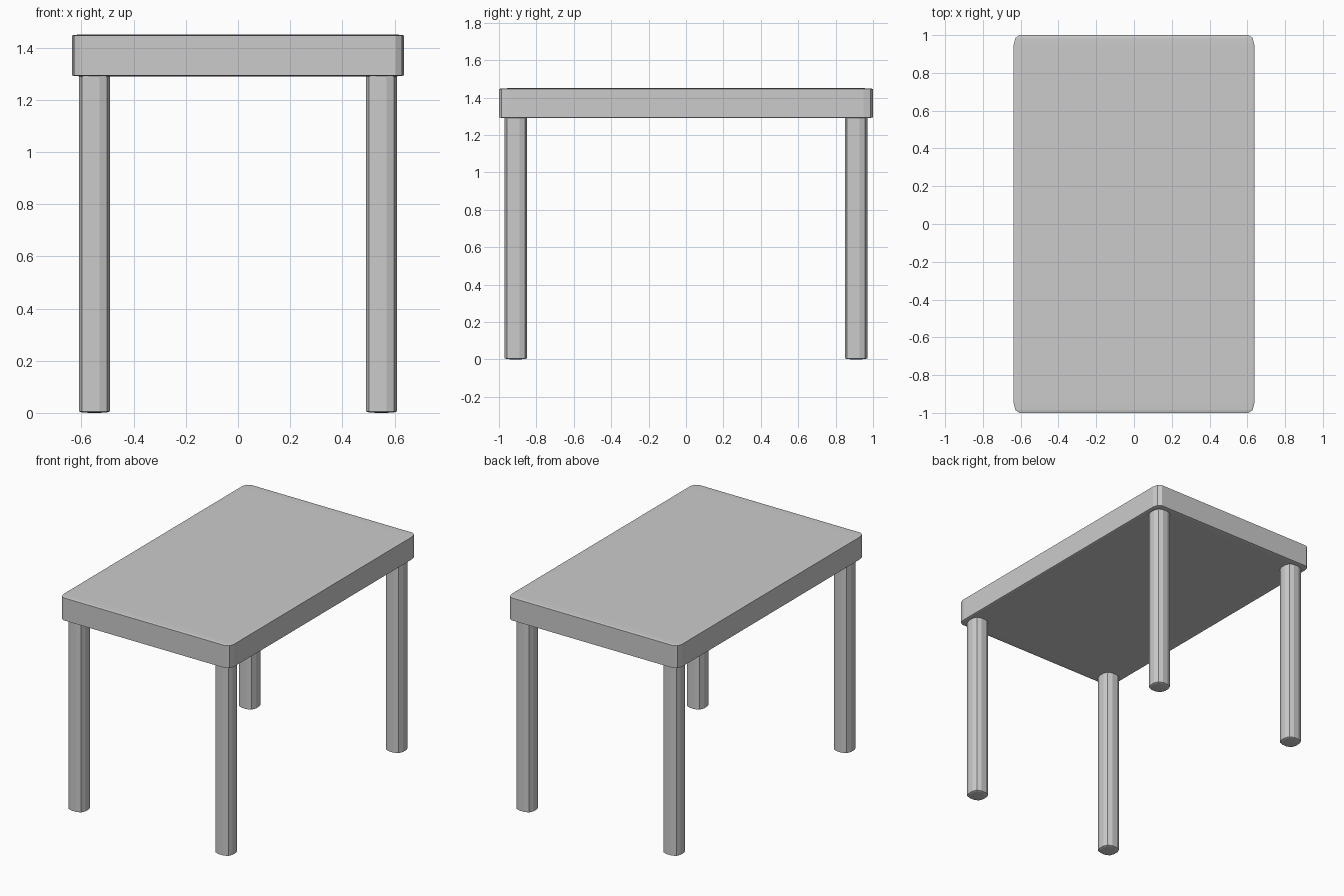
import bpy, bmesh
from mathutils import Vector

if "Cube" in bpy.data.objects:
    bpy.data.objects.remove(bpy.data.objects["Cube"])


def rounded_box(name, center, half, bevel, cap):
    """Two-segment bevelled box; bevel is a fraction of the half width, cap its height in z."""
    bm = bmesh.new()
    bmesh.ops.create_cube(bm, size=2)
    bmesh.ops.bevel(bm, geom=bm.edges[:], offset=bevel, segments=2,
                    profile=0.5, affect='EDGES')
    for v in bm.verts:
        # flatten the rounding at the top and bottom
        t = (abs(v.co.z) - (1 - bevel)) / bevel
        z = half[2] - cap + cap * t
        v.co = Vector((v.co.x * half[0], v.co.y * half[1], z if v.co.z > 0 else -z))
    mesh = bpy.data.meshes.new(name)
    bm.to_mesh(mesh)
    bm.free()
    obj = bpy.data.objects.new(name, mesh)
    obj.location = center
    bpy.context.collection.objects.link(obj)
    return obj


# Table top
rounded_box("table_top", (0, 0, 1.37), (0.637, 1.0, 0.08), 0.05, 0.004)

# Four legs, just touching into the top
LEG_TOP = 1.297
for sy, end in ((-1, "front"), (1, "back")):
    for sx, side in ((-1, "left"), (1, "right")):
        rounded_box(f"{end}_{side}_leg", (sx * 0.55, sy * 0.91, LEG_TOP / 2),
                    (0.06, 0.06, LEG_TOP / 2), 0.69, 0.006)
